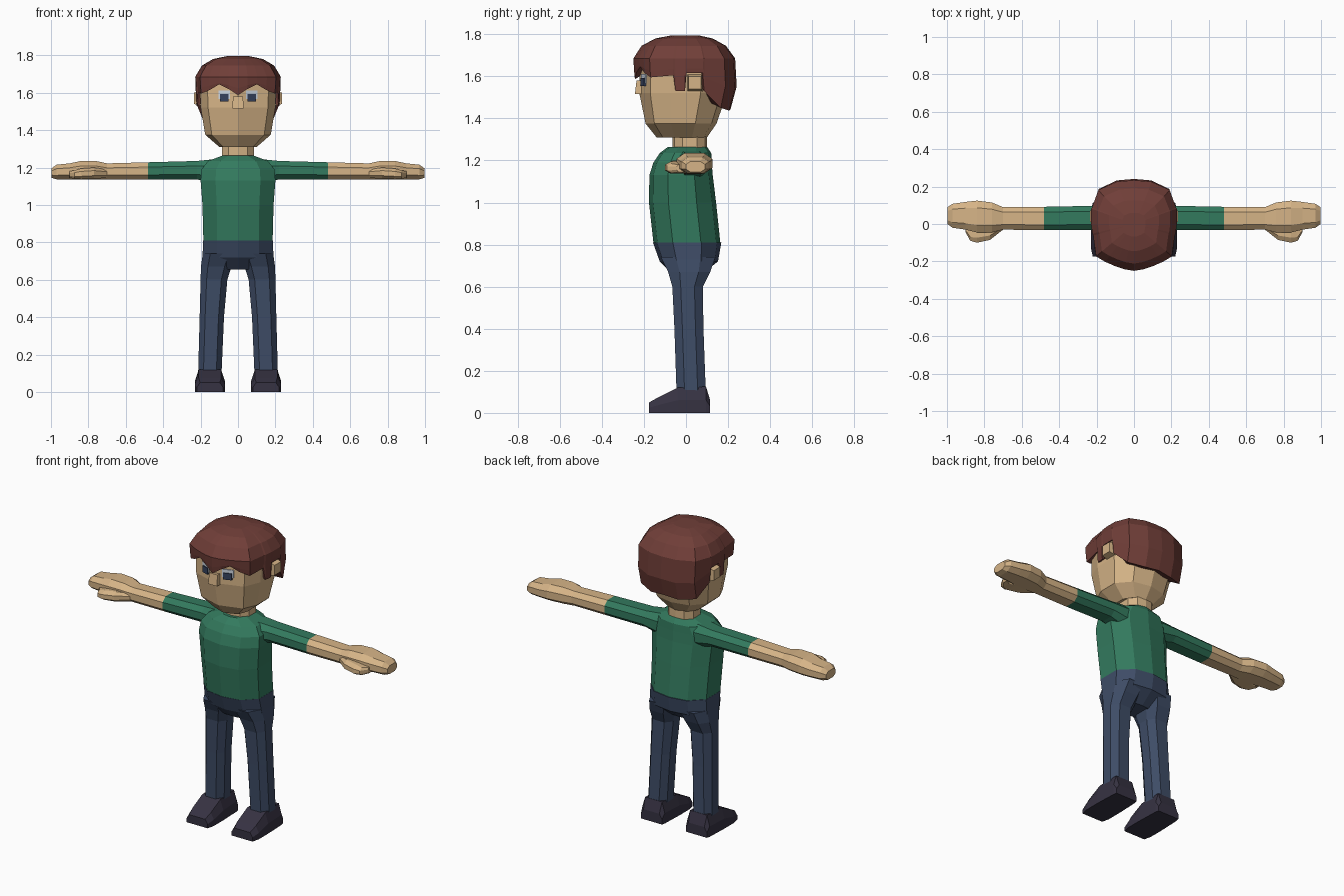
import bpy, bmesh

if "Cube" in bpy.data.objects:
    bpy.data.objects.remove(bpy.data.objects["Cube"])

# ---------- colours ----------
def material(name, rgb):
    m = bpy.data.materials.new(name)
    m.diffuse_color = [((c / 255 + 0.055) / 1.055) ** 2.4 for c in rgb] + [1]
    m.use_nodes = True
    m.node_tree.nodes["Principled BSDF"].inputs["Base Color"].default_value = m.diffuse_color
    return m

SKIN = material("skin", (214, 180, 135))
HAIR = material("brown_hair", (112, 62, 56))
SHIRT = material("green_shirt", (51, 122, 94))
JEANS = material("blue_jeans", (62, 76, 102))
SHOES = material("dark_shoes", (54, 50, 66))
WHITE = material("eye_white", (205, 214, 226))
IRIS = material("eye_iris", (54, 66, 94))

# ---------- cross-sections on a -1..1 square ----------
def both(half):
    """Mirror a half outline (front to back) into a closed loop."""
    return half + [(-x, y) for x, y in reversed(half) if abs(x) > 1e-6]

BODY = both([(0, -1), (.6, -.88), (1, -.42), (1, .42), (.6, .88), (0, 1)])
HEAD = both([(0, -1), (.8, -.75), (1, -.28), (1, .4), (.62, .86), (0, 1)])
OCT = both([(.55, -1), (1, -.45), (1, .45), (.55, 1)])
BOX = [(-1, -1), (1, -1), (1, 1), (-1, 1)]
SHOE = [(-1, -1), (1, -1), (1, 0), (.75, 1), (-.75, 1), (-1, 0)]

def ring(shape, axis, pos, a0, a1, b0, b1):
    """Place a cross-section at pos on an axis, filling the bounds a and b."""
    pts = []
    for u, v in shape:
        p = [(a0 + a1) / 2 + u * (a1 - a0) / 2, (b0 + b1) / 2 + v * (b1 - b0) / 2]
        p.insert("xyz".index(axis), pos)
        pts.append(p)
    return pts

def skin_rings(name, rings, mat, mirror=False):
    """Bridge rings into a closed flat-shaded solid."""
    bm = bmesh.new()
    loops = [[bm.verts.new(p) for p in r] for r in rings]
    n = len(loops[0])
    for a, b in zip(loops, loops[1:]):
        for i in range(n):
            j = (i + 1) % n
            bm.faces.new((a[i], a[j], b[j], b[i]))
    bm.faces.new(loops[0])
    bm.faces.new(loops[-1])
    bmesh.ops.recalc_face_normals(bm, faces=bm.faces)
    me = bpy.data.meshes.new(name)
    bm.to_mesh(me)
    bm.free()
    me.materials.append(mat)
    ob = bpy.data.objects.new(name, me)
    bpy.context.collection.objects.link(ob)
    if mirror:
        ob.modifiers.new("mirror", "MIRROR").use_mirror_merge = False
    return ob

def loft(name, shape, axis, bounds, mat, mirror=False):
    return skin_rings(name, [ring(shape, axis, *b) for b in bounds], mat, mirror)

# ---------- body: (z, x0, x1, y0, y1) ----------
loft("shirt_body", BODY, "z", [
    (.81, -.185, .185, -.155, .163),
    (1.0, -.19, .19, -.176, .143),
    (1.13, -.2, .2, -.174, .127),
    (1.19, -.195, .195, -.155, .122),
    (1.235, -.16, .16, -.125, .12),
    (1.265, -.08, .08, -.085, .1)], SHIRT)
loft("hips", BODY, "z", [
    (.655, -.13, .13, -.06, .07),
    (.72, -.19, .19, -.125, .152),
    (.81, -.186, .186, -.157, .168)], JEANS)
loft("neck", BODY, "z", [
    (1.24, -.085, .085, -.065, .1),
    (1.35, -.085, .085, -.065, .1)], SKIN)

# ---------- legs and shoes ----------
loft("leg", OCT, "z", [
    (.1, .088, .213, -.045, .094),
    (.4, .075, .205, -.055, .083),
    (.6, .057, .2, -.065, .08),
    (.67, .035, .198, -.085, .115),
    (.74, .01, .188, -.12, .14)], JEANS, True)
loft("shoe", SHOE, "y", [
    (-.175, .08, .22, 0, .05),
    (-.13, .07, .23, 0, .075),
    (-.04, .07, .23, 0, .12),
    (.095, .075, .225, 0, .125),
    (.115, .08, .22, 0, .06)], SHOES, True)

# ---------- arms and hands: (x, y0, y1, z0, z1) ----------
loft("sleeve", OCT, "x", [
    (.12, -.05, .1, 1.11, 1.245),
    (.22, -.032, .097, 1.137, 1.235),
    (.48, -.033, .092, 1.135, 1.228)], SHIRT, True)
loft("forearm_and_hand", OCT, "x", [
    (.48, -.033, .092, 1.135, 1.228),
    (.7, -.03, .09, 1.135, 1.222),
    (.76, -.045, .115, 1.137, 1.235),
    (.84, -.045, .125, 1.137, 1.235),
    (.9, -.03, .118, 1.137, 1.222),
    (.97, -.02, .108, 1.137, 1.215),
    (.998, 0, .09, 1.145, 1.195)], SKIN, True)
loft("thumb", OCT, "x", [
    (.7, -.03, .02, 1.145, 1.19),
    (.77, -.085, .02, 1.14, 1.2),
    (.84, -.1, .02, 1.137, 1.195),
    (.875, -.09, .0, 1.14, 1.185),
    (.9, -.045, .0, 1.145, 1.18)], SKIN, True)

# ---------- head ----------
loft("head", HEAD, "z", [
    (1.31, -.1, .1, -.14, .1),
    (1.375, -.175, .175, -.192, .145),
    (1.52, -.2, .2, -.222, .195),
    (1.66, -.205, .205, -.22, .2),
    (1.72, -.15, .15, -.15, .15)], SKIN)
loft("nose", BOX, "z", [
    (1.515, -.03, .03, -.243, -.19),
    (1.58, -.027, .027, -.235, -.19)], SKIN)
loft("ear", BOX, "x", [
    (.18, .005, .08, 1.525, 1.615),
    (.236, .012, .072, 1.54, 1.6)], SKIN, True)

# eyes, set back toward the temple to follow the face
for name, x0, x1, z0, z1, lift, mat in (
        ("eye_white", .044, .104, 1.565, 1.612, .008, WHITE),
        ("eye_iris", .052, .096, 1.553, 1.592, .014, IRIS)):
    corners = [(x, -.222 + x * .37 - lift) for x in (x0, x1)]
    front = [(x, y, z) for (x, y), z in zip(corners + corners[::-1], (z0, z0, z1, z1))]
    back = [(x, y + lift + .01, z) for x, y, z in front]
    skin_rings(name, [front, back], mat, True)

# ---------- hair cap with zigzag fringe and sideburns ----------
RIM = [(0, -.243, 1.587), (.05, -.235, 1.62), (.1, -.218, 1.645), (.15, -.196, 1.615),
       (.197, -.168, 1.595), (.212, -.06, 1.605), (.216, -.05, 1.53), (.222, -.005, 1.53),
       (.222, .003, 1.615), (.222, .08, 1.615), (.218, .086, 1.53), (.185, .165, 1.45),
       (.09, .205, 1.437), (0, .212, 1.445)]
RIM += [(-x, y, z) for x, y, z in reversed(RIM) if x]

def hair_ring(level, scale, back):
    """Scale the rim; level maps the rim height to a new one."""
    return [(x * scale, y * scale * (back if y > .1 else 1), level(z)) for x, y, z in RIM]

skin_rings("hair", [
    hair_ring(lambda z: z + .02, .85, .9),
    hair_ring(lambda z: z, 1, 1),
    hair_ring(lambda z: z + (1.66 - z) * .5, 1.015, 1.12),
    hair_ring(lambda z: 1.685, 1.03, 1.07),
    hair_ring(lambda z: 1.745, .87, 1.03),
    hair_ring(lambda z: 1.78, .6, 1),
    hair_ring(lambda z: 1.795, .28, 1)], HAIR)
